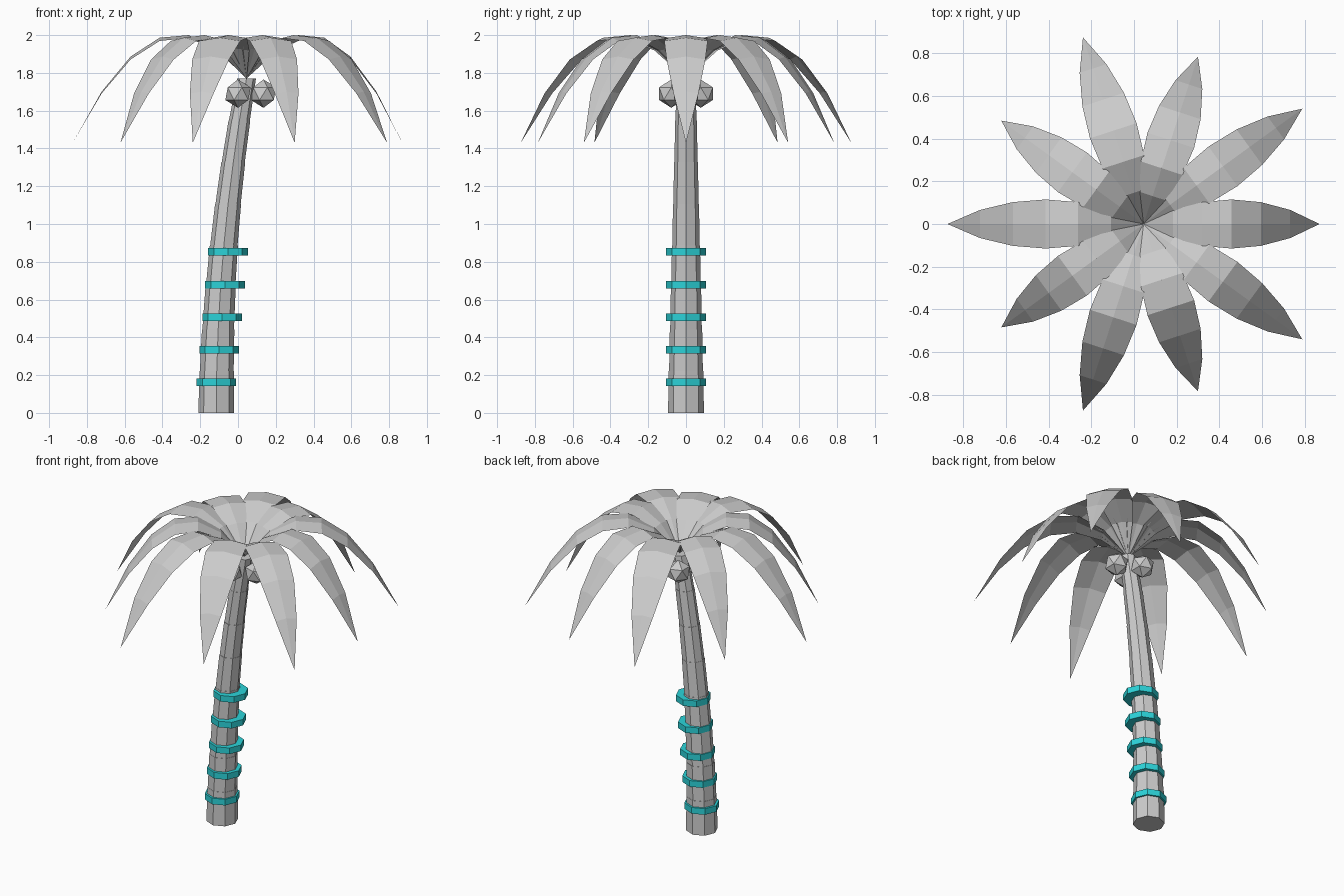
import bpy, bmesh, math
from mathutils import Vector

cube = bpy.data.objects.get("Cube")
if cube:
    bpy.data.objects.remove(cube)


def material(name, colour):
    m = bpy.data.materials.new(name)
    m.use_nodes = True
    m.diffuse_color = colour
    m.node_tree.nodes["Principled BSDF"].inputs["Base Color"].default_value = colour
    return m


GREY = material("pale_grey", (0.6, 0.6, 0.6, 1))
TEAL = material("teal", (0.025, 0.66, 0.7, 1))


def make_object(name, bm, mat):
    mesh = bpy.data.meshes.new(name)
    bm.to_mesh(mesh)
    bm.free()
    mesh.materials.append(mat)
    obj = bpy.data.objects.new(name, mesh)
    bpy.context.collection.objects.link(obj)
    return obj


SIDES = 8
TRUNK_TOP = 1.77
CROWN_X = 0.045


def ring(bm, x, z, radius):
    return [bm.verts.new((x + radius * math.cos(math.tau * i / SIDES),
                          radius * math.sin(math.tau * i / SIDES), z))
            for i in range(SIDES)]


def loft(bm, rings):
    for a, b in zip(rings, rings[1:]):
        for i in range(SIDES):
            j = (i + 1) % SIDES
            bm.faces.new((a[i], a[j], b[j], b[i]))
    bm.faces.new(rings[0][::-1])
    bm.faces.new(rings[-1])


# Trunk: tapered segments on a bending line, with a small lip at each joint
bm = bmesh.new()
rings = []
SEGMENTS = 8
for k in range(SEGMENTS + 1):
    t = k / SEGMENTS
    x = -0.115 + 0.16 * t * t
    r = 0.095 - 0.045 * t
    if 0 < k < SEGMENTS:
        rings.append(ring(bm, x, TRUNK_TOP * t, r + 0.002))
    rings.append(ring(bm, x, TRUNK_TOP * t, r))
loft(bm, rings)
make_object("trunk", bm, GREY)

# Bands round the lower trunk
for k in range(5):
    bm = bmesh.new()
    x, z = -0.115 + 0.0155 * k, 0.162 + 0.1725 * k
    loft(bm, [ring(bm, x, z + dz, 0.105) for dz in (-0.02, 0.02)])
    make_object(f"trunk_band_{k + 1}", bm, TEAL)

# Three faceted nuts under the crown
for k in range(3):
    a = math.tau * k / 3
    bm = bmesh.new()
    bmesh.ops.create_icosphere(bm, subdivisions=1, radius=0.075)
    nut = make_object(f"nut_{k + 1}", bm, GREY)
    nut.location = (CROWN_X + 0.09 * math.cos(a), 0.09 * math.sin(a), 1.69)


# Arching leaves, alternately short and long, folded slightly along the middle
def leaf(name, angle, length, steps=6):
    bm = bmesh.new()
    out = Vector((math.cos(angle), math.sin(angle), 0))
    side = Vector((-out.y, out.x, 0))
    rows = []
    for k in range(steps + 1):
        t = k / steps
        mid = out * (length * t)
        mid += Vector((CROWN_X, 0, TRUNK_TOP + 1.205 * t - 1.545 * t * t))
        if k in (0, steps):
            rows.append([bm.verts.new(mid)] * 3)
        else:
            w = 0.115 * math.sin(math.pi * t) ** 0.8
            rows.append([bm.verts.new(mid + side * w * s - Vector((0, 0, 0.15 * w * abs(s))))
                         for s in (-1, 0, 1)])
    for a, b in zip(rows, rows[1:]):
        for i in range(2):
            corners = list(dict.fromkeys((a[i], b[i], b[i + 1], a[i + 1])))
            bm.faces.new(corners)
    make_object(name, bm, GREY)


for k in range(10):
    leaf(f"leaf_{k + 1}", math.tau * k / 10, 0.92 if k % 2 else 0.825)
